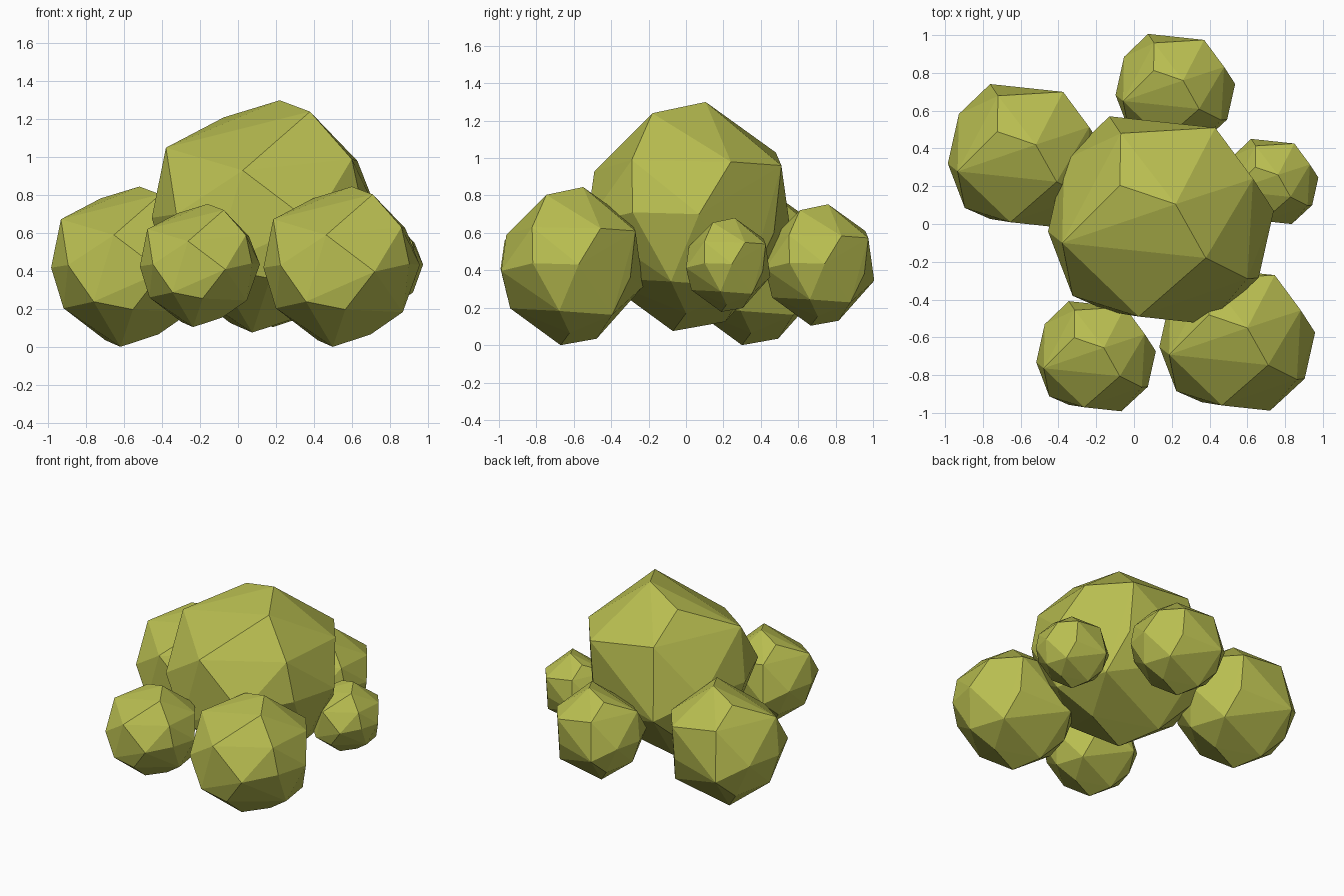
import bpy, bmesh
from mathutils import Vector

if "Cube" in bpy.data.objects:
    bpy.data.objects.remove(bpy.data.objects["Cube"])

leaf = bpy.data.materials.new("olive leaf green")
leaf.diffuse_color = (0.48, 0.51, 0.08, 1)
leaf.use_nodes = True
leaf.node_tree.nodes["Principled BSDF"].inputs["Base Color"].default_value = leaf.diffuse_color

# Corner points of one faceted clump, grouped from crown to base
CLUMP = [
    (.22, .105, 1.30), (-.075, .205, 1.21), (.38, -.18, 1.24),
    (-.07, .48, 1.03), (.43, .51, .96), (.63, .24, .98),
    (.60, -.29, .99), (.025, -.49, .93), (-.38, -.10, 1.05),
    (-.13, .57, .53), (-.37, .34, .68), (-.455, -.04, .68),
    (-.325, -.38, .70), (.395, -.53, .65), (.66, -.285, .71),
    (.74, .07, .70), (.43, .47, .60),
    (-.13, -.465, .42), (.17, -.46, .36), (.61, -.08, .34),
    (.52, .33, .31), (-.36, -.02, .37), (-.22, .36, .33),
    (.075, -.07, .075), (-.04, .21, .125), (.365, 0, .17),
]
CROWN = Vector(CLUMP[0])


def clump(name, crown, scale):
    """Convex faceted leaf clump whose top corner sits at crown."""
    bm = bmesh.new()
    for p in CLUMP:
        bm.verts.new((Vector(p) - CROWN) * scale + Vector(crown))
    res = bmesh.ops.convex_hull(bm, input=bm.verts)
    loose = [v for v in bm.verts if not v.link_faces]
    bmesh.ops.delete(bm, geom=loose, context='VERTS')
    bmesh.ops.recalc_face_normals(bm, faces=bm.faces)
    me = bpy.data.meshes.new(name)
    bm.to_mesh(me)
    bm.free()
    me.materials.append(leaf)
    bpy.context.collection.objects.link(bpy.data.objects.new(name, me))


# One large clump ringed by five smaller ones
for name, crown, scale in [
    ("main_clump", (.22, .105, 1.30), 1.0),
    ("left_clump", (-.52, .42, .845), .69),
    ("front_right_clump", (.60, -.55, .845), .69),
    ("front_left_clump", (-.16, -.655, .753), .53),
    ("back_clump", (.26, .76, .753), .53),
    ("right_clump", (.763, .26, .68), .41),
]:
    clump(name, crown, scale)
